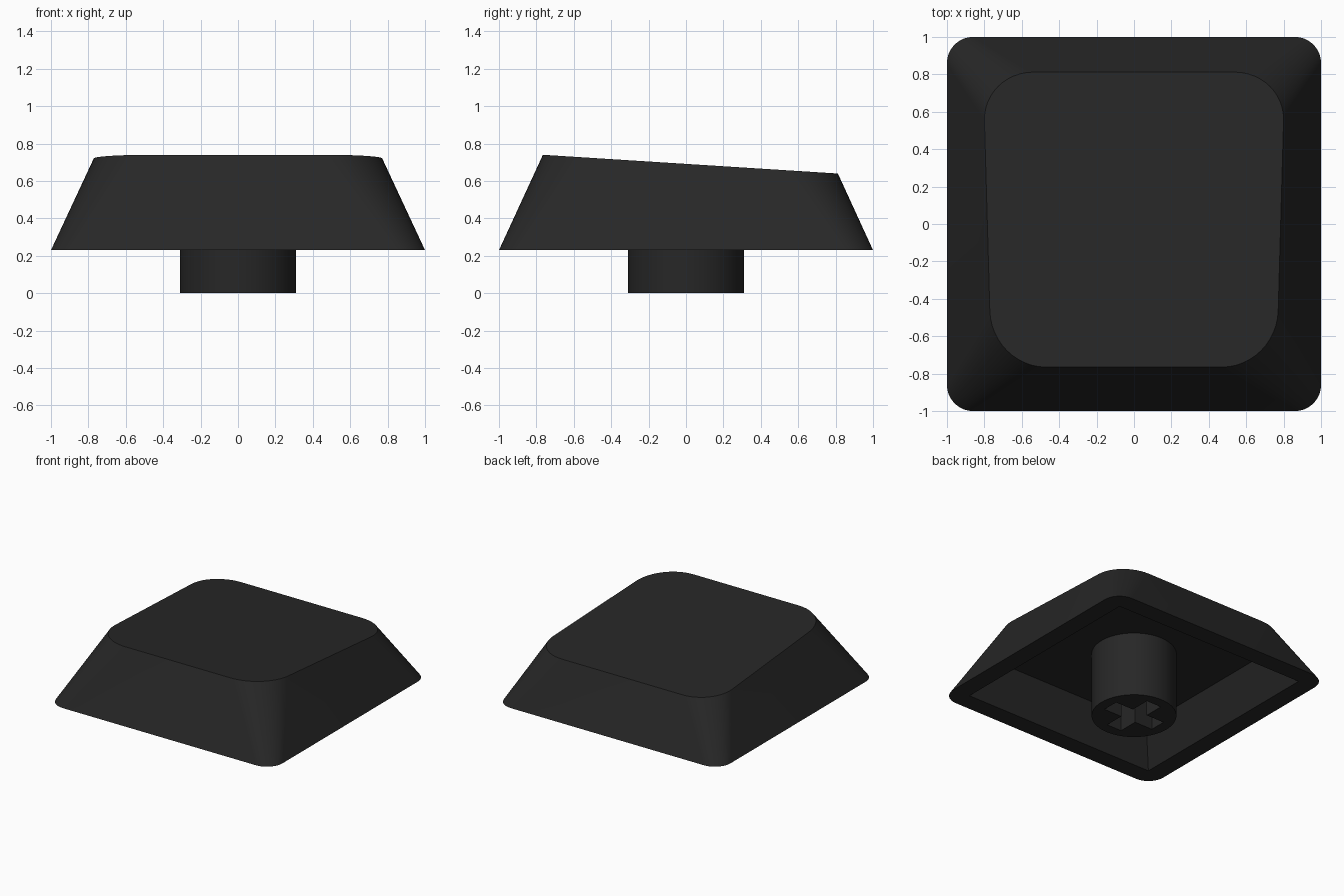
import bpy, bmesh, math

if "Cube" in bpy.data.objects:
    bpy.data.objects.remove(bpy.data.objects["Cube"])

# Materials
black = bpy.data.materials.new("black_plastic")
black.diffuse_color = (0.02, 0.02, 0.02, 1)
black.use_nodes = True
black.node_tree.nodes["Principled BSDF"].inputs["Base Color"].default_value = black.diffuse_color


def rounded_ring(x0, y0, y1, r_front, r_back, taper, height, steps=12):
    """Rounded rectangle as points; taper widens it toward +y, height gives z from y."""
    pts = []
    corners = ((1, y1, r_back, 0), (-1, y1, r_back, 90),
               (-1, y0, r_front, 180), (1, y0, r_front, 270))
    for sx, y_edge, r, start in corners:
        cy = y_edge - r if y_edge > 0 else y_edge + r
        for i in range(steps + 1):
            a = math.radians(start + 90 * i / steps)
            y = cy + r * math.sin(a)
            x = sx * (x0 - r) + r * math.cos(a)
            pts.append((x * (1 + taper * y), y, height(y)))
    return pts


def square(h, z):
    return [(h, h, z), (-h, h, z), (-h, -h, z), (h, -h, z)]


def circle(r, z, n=64):
    return [(r * math.cos(2 * math.pi * i / n), r * math.sin(2 * math.pi * i / n), z)
            for i in range(n)]


def cross(a, b, z):
    quarter = [(a, b), (b, b), (b, a)]
    pts = []
    for k in range(4):
        for x, y in quarter:
            for _ in range(k):
                x, y = -y, x
            pts.append((x, y, z))
    return pts


def add_loft(bm, lower, upper):
    """Wall between two rings; returns the ring vertices."""
    a = [bm.verts.new(p) for p in lower]
    b = [bm.verts.new(p) for p in upper]
    n = len(a)
    for i in range(n):
        j = (i + 1) % n
        bm.faces.new((a[i], a[j], b[j], b[i]))
    return a, b


def hollow_solid(name, outer_low, outer_high, inner_low, inner_high):
    """Closed solid with a pocket opening downward."""
    bm = bmesh.new()
    out_a, out_b = add_loft(bm, outer_low, outer_high)
    in_a, in_b = add_loft(bm, inner_low, inner_high)
    bm.faces.new(out_b)
    bm.faces.new(in_b)
    rim = [bm.edges.get((r[i], r[(i + 1) % len(r)]))
           for r in (out_a, in_a) for i in range(len(r))]
    bmesh.ops.triangle_fill(bm, edges=rim, use_beauty=True, normal=(0, 0, -1))
    bmesh.ops.recalc_face_normals(bm, faces=bm.faces)
    mesh = bpy.data.meshes.new(name)
    bm.to_mesh(mesh)
    bm.free()
    mesh.materials.append(black)
    obj = bpy.data.objects.new(name, mesh)
    bpy.context.collection.objects.link(obj)
    bpy.ops.object.select_all(action='DESELECT')
    obj.select_set(True)
    bpy.context.view_layer.objects.active = obj
    bpy.ops.object.shade_smooth_by_angle(angle=math.radians(30))
    return obj


# Key cap shell: sloped walls, tilted top, hollow underside
hollow_solid(
    "key_cap",
    rounded_ring(1.0, -1.0, 1.0, 0.14, 0.14, 0, lambda y: 0.23),
    rounded_ring(0.784, -0.765, 0.812, 0.30, 0.26, 0.036, lambda y: 0.6914 - 0.0635 * y),
    square(0.853, 0.23),
    square(0.73, 0.52))

# Round stem with a cross-shaped socket
hollow_solid(
    "stem",
    circle(0.31, 0.0), circle(0.31, 0.53),
    cross(0.226, 0.066, 0.0), cross(0.226, 0.066, 0.42))
